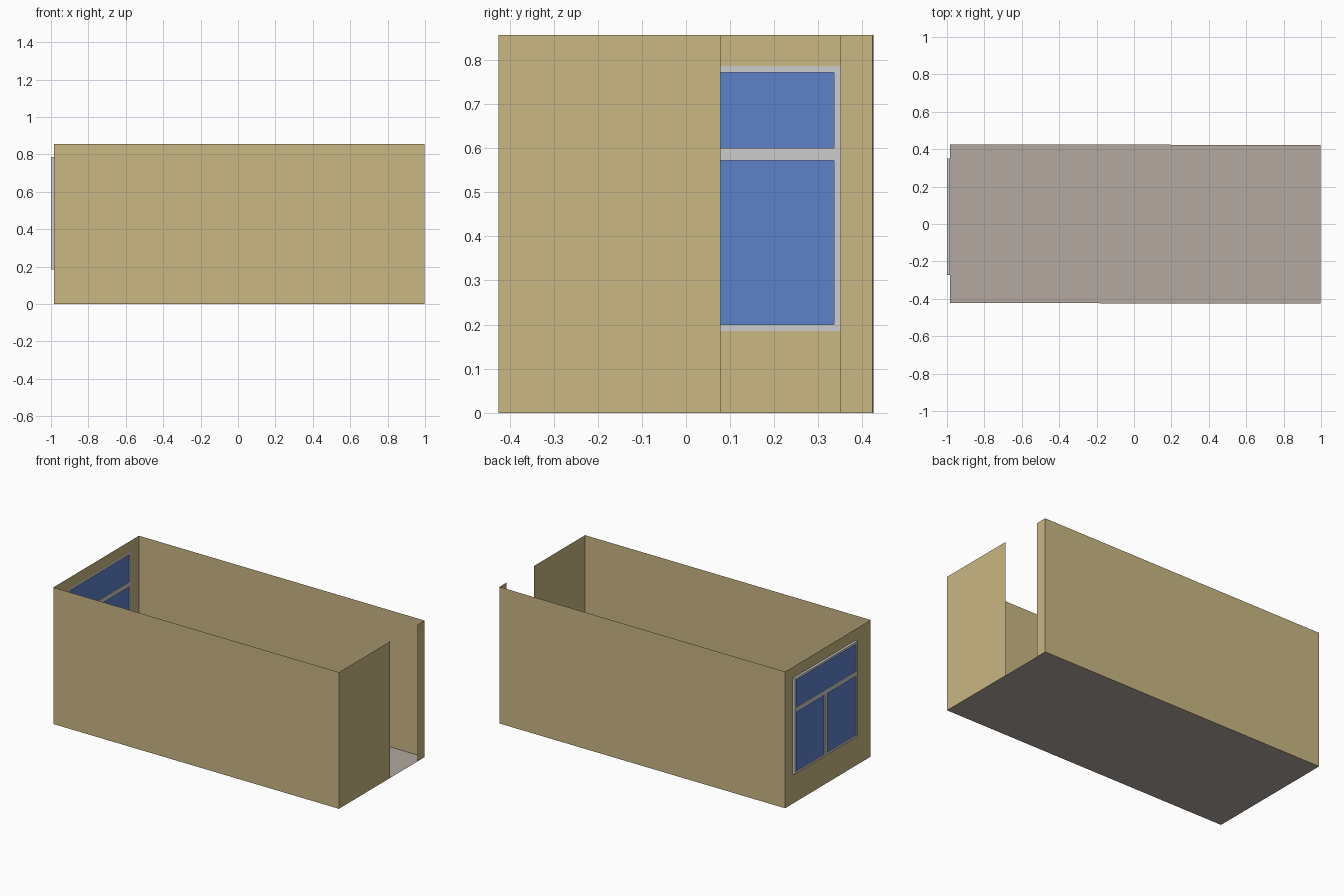
import bpy

if "Cube" in bpy.data.objects:
    bpy.data.objects.remove(bpy.data.objects["Cube"])


def srgb(*c):
    return tuple((v / 255 / 12.92) if v < 10 else ((v / 255 + 0.055) / 1.055) ** 2.4 for v in c) + (1,)


def material(name, *rgb):
    m = bpy.data.materials.new(name)
    m.diffuse_color = srgb(*rgb)
    m.use_nodes = True
    m.node_tree.nodes["Principled BSDF"].inputs["Base Color"].default_value = m.diffuse_color
    return m


TAN = material("tan wall", 202, 183, 132)
FLOOR = material("warm grey floor", 178, 169, 160)
BLUE = material("blue glass", 92, 130, 202)
GREY = material("light grey frame", 204, 204, 206)

H = 0.856                      # wall height
XL, XR = -0.985, 0.998         # room ends
BL, BR = 0.4255, 0.4225        # back wall y at left / right (slightly skewed room)
FL, FR = -0.4225, -0.4255      # front wall y at left / right


def mesh(name, quads, mat):
    """Each quad is four corner points."""
    verts = [p for q in quads for p in q]
    faces = [tuple(range(4 * i, 4 * i + 4)) for i in range(len(quads))]
    me = bpy.data.meshes.new(name)
    me.from_pydata(verts, [], faces)
    me.materials.append(mat)
    ob = bpy.data.objects.new(name, me)
    bpy.context.collection.objects.link(ob)
    return ob


def panel(x, y0, y1, z0, z1):
    return [(x, y0, z0), (x, y1, z0), (x, y1, z1), (x, y0, z1)]


def upright(x0, y0, x1, y1):
    return [(x0, y0, 0), (x1, y1, 0), (x1, y1, H), (x0, y0, H)]


def box(name, x0, x1, y0, y1, z0, z1, mat):
    bpy.ops.mesh.primitive_cube_add(size=1, location=((x0 + x1) / 2, (y0 + y1) / 2, (z0 + z1) / 2))
    ob = bpy.context.object
    ob.name = name
    ob.scale = (x1 - x0, y1 - y0, z1 - z0)
    bpy.ops.object.transform_apply(location=False, rotation=False, scale=True)
    ob.data.materials.append(mat)


# floor and the long walls, all thin sheets
mesh("floor", [[(XL, FL, 0), (XR, FR, 0), (XR, BR, 0), (XL, BL, 0)]], FLOOR)
mesh("front_wall", [upright(XL, FL, XR, FR)], TAN)
mesh("back_wall", [upright(XR, BR, XL, BL)], TAN)

# end wall with a full-height doorway gap
mesh("door_wall", [panel(XR, FR, 0.078, 0, H), panel(XR, 0.35, BR, 0, H)], TAN)

# end wall around the window opening
W0, W1, Z0, Z1 = -0.272, 0.35, 0.186, 0.786
mesh("window_wall", [panel(XL, BL, W1, 0, H), panel(XL, W0, FL, 0, H),
                     panel(XL, W1, W0, 0, Z0), panel(XL, W1, W0, Z1, H)], TAN)

# window frame bars
X0, T, MID = -1.0, 0.014, (W0 + W1) / 2
bars = {
    "frame_side_front": (W0, W0 + T, Z0, Z1),
    "frame_side_back": (W1 - T, W1, Z0, Z1),
    "frame_sill": (W0 + T, W1 - T, Z0, Z0 + T),
    "frame_head": (W0 + T, W1 - T, Z1 - T, Z1),
    "frame_transom": (W0 + T, W1 - T, 0.572, 0.600),
    "frame_mullion": (MID - T, MID + T, Z0 + T, 0.572),
}
for name, b in bars.items():
    box(name, X0, XL, *b, GREY)

# glass panes set within the frame depth
panes = {
    "glass_top": (W0 + T, W1 - T, 0.600, Z1 - T),
    "glass_lower_front": (W0 + T, MID - T, Z0 + T, 0.572),
    "glass_lower_back": (MID + T, W1 - T, Z0 + T, 0.572),
}
for name, b in panes.items():
    box(name, -0.995, -0.990, *b, BLUE)
